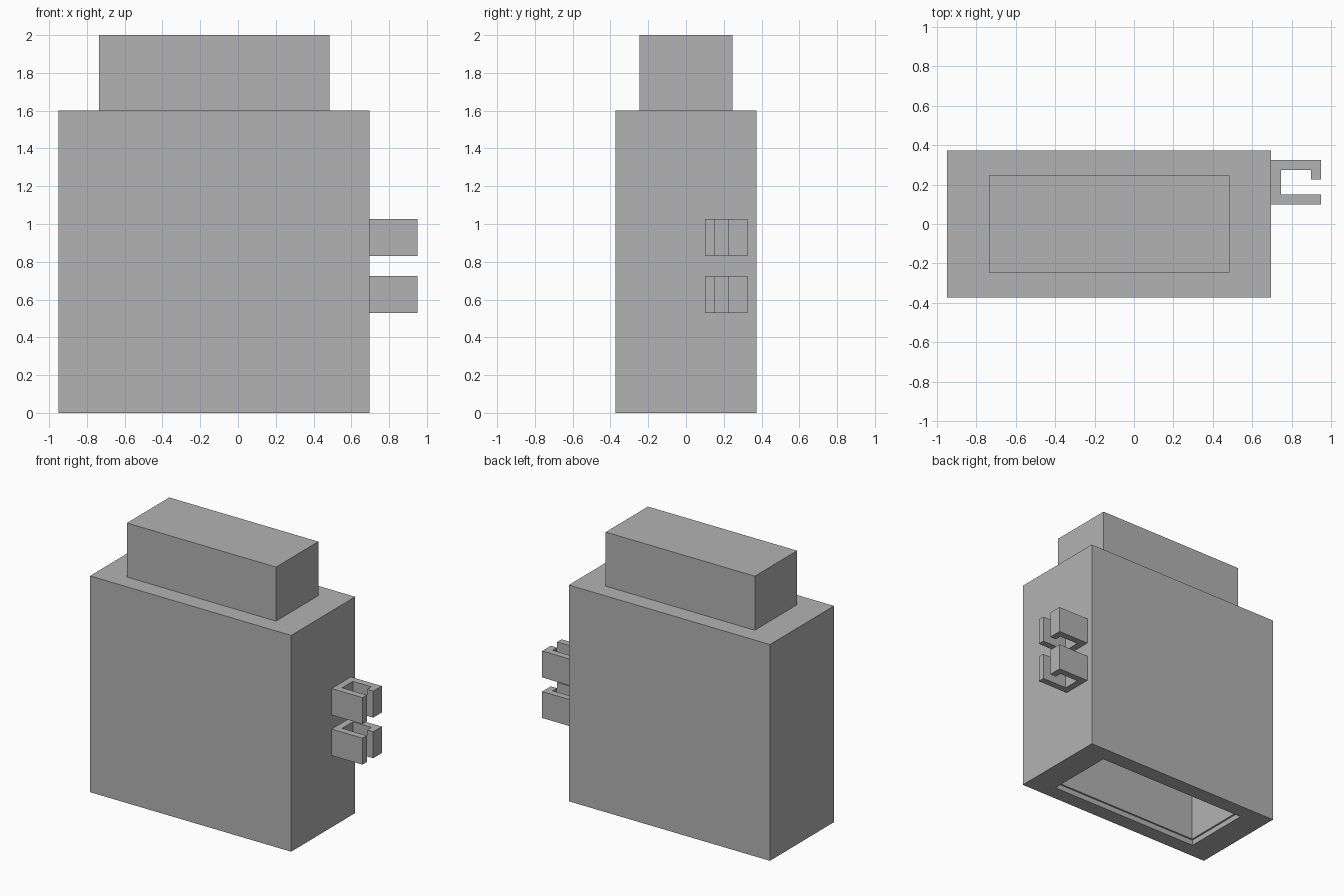
import bpy
import bmesh

# Remove the default cube
cube = bpy.data.objects.get("Cube")
if cube:
    bpy.data.objects.remove(cube, do_unlink=True)

# Single plain grey material
grey = bpy.data.materials.new("plain_grey")
grey.use_nodes = True
colour = (0.45, 0.45, 0.45, 1.0)
grey.diffuse_color = colour
grey.node_tree.nodes["Principled BSDF"].inputs["Base Color"].default_value = colour


def finish(name, bm):
    bmesh.ops.recalc_face_normals(bm, faces=bm.faces)
    mesh = bpy.data.meshes.new(name)
    bm.to_mesh(mesh)
    bm.free()
    mesh.materials.append(grey)
    obj = bpy.data.objects.new(name, mesh)
    bpy.context.collection.objects.link(obj)
    return obj


def loft(name, rings):
    """Skin rectangular rings (centre x, half width, half depth, z), capping both ends."""
    bm = bmesh.new()
    loops = [[bm.verts.new((cx + sx * hx, sy * hy, z))
              for sx, sy in ((-1, -1), (1, -1), (1, 1), (-1, 1))]
             for cx, hx, hy, z in rings]
    for low, high in zip(loops, loops[1:]):
        for i in range(4):
            j = (i + 1) % 4
            bm.faces.new((low[i], low[j], high[j], high[i]))
    bm.faces.new(loops[0])
    bm.faces.new(loops[-1])
    return finish(name, bm)


def extrude_profile(name, profile, z, height):
    bm = bmesh.new()
    face = bm.faces.new([bm.verts.new((x, y, z)) for x, y in profile])
    result = bmesh.ops.extrude_face_region(bm, geom=[face], use_keep_orig=True)
    top = [v for v in result["geom"] if isinstance(v, bmesh.types.BMVert)]
    bmesh.ops.translate(bm, verts=top, vec=(0, 0, height))
    return finish(name, bm)


CX = -0.126                  # centre of the body
TAB_X, TAB_Y = 0.61, 0.247   # half size of the tab
GAP = 0.0125                 # widening of the socket mouth
BODY_X, BODY_Y, BODY_Z = 0.823, 0.374, 1.6

# Body with a stepped socket sunk into its underside
loft("body", [
    (CX, TAB_X, TAB_Y, 0.42),
    (CX, TAB_X, TAB_Y, 0.04),
    (CX, TAB_X + GAP, TAB_Y + GAP, 0.04),
    (CX, TAB_X + GAP, TAB_Y + GAP, 0),
    (CX, BODY_X, BODY_Y, 0),
    (CX, BODY_X, BODY_Y, BODY_Z),
])

# Tab on the top
loft("top_tab", [(CX, TAB_X, TAB_Y, BODY_Z), (CX, TAB_X, TAB_Y, 2)])

# Two hooked clips on the left side
X0, X1, Y0, Y1, T = BODY_X + CX, 0.949, 0.1, 0.325, 0.05
clip = [
    (X0, Y0), (X1, Y0), (X1, Y0 + T), (X0 + T, Y0 + T),
    (X0 + T, Y1 - T), (X1 - T, Y1 - T), (X1 - T, Y1 - 2 * T),
    (X1, Y1 - 2 * T), (X1, Y1), (X0, Y1),
]
for name, z in (("lower_clip", 0.53), ("upper_clip", 0.83)):
    extrude_profile(name, clip, z, 0.196)
